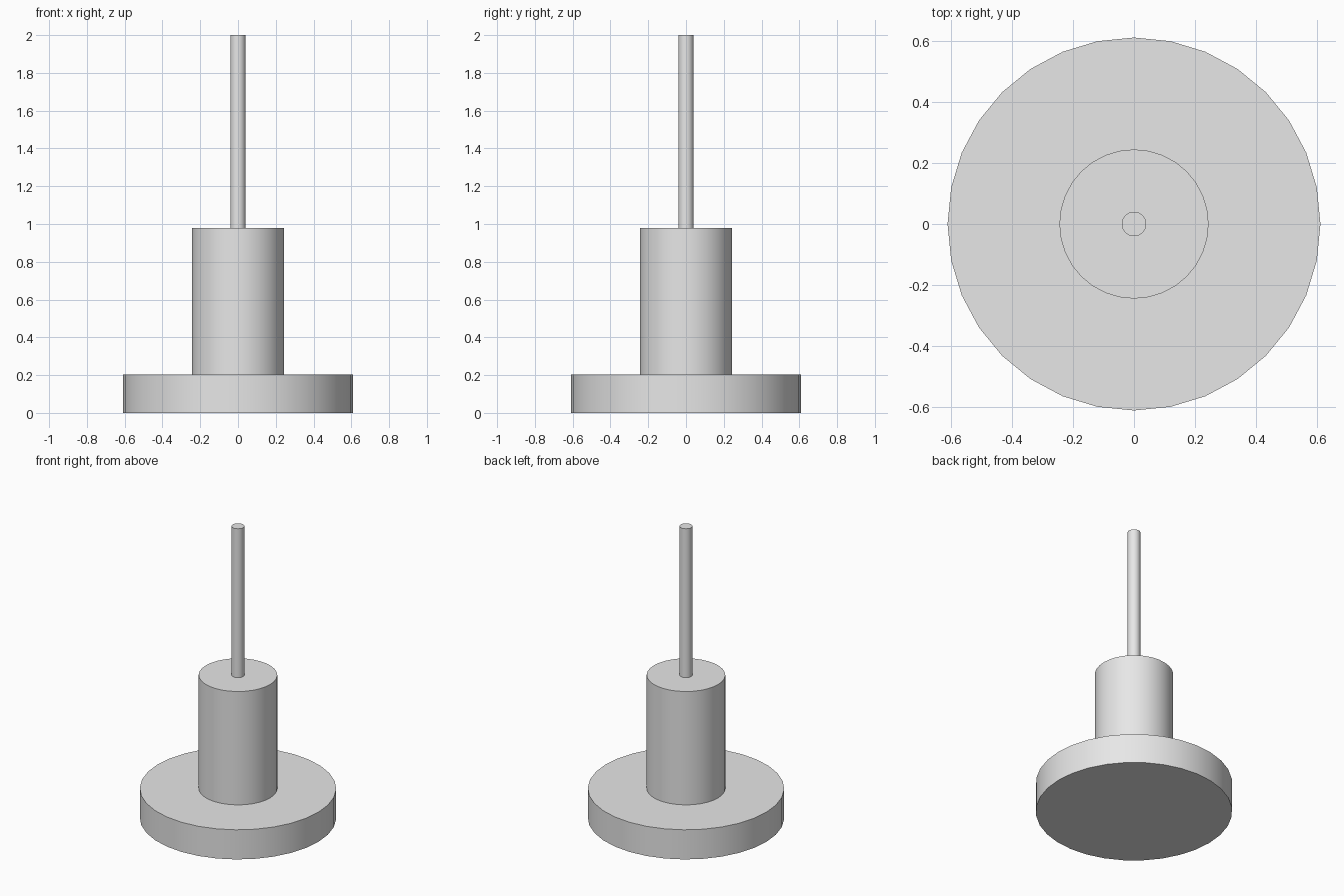
import bpy
import math

cube = bpy.data.objects.get("Cube")
if cube:
    bpy.data.objects.remove(cube, do_unlink=True)

# Single plain grey
grey = bpy.data.materials.new("light_grey")
grey.use_nodes = True
colour = (0.8, 0.8, 0.8, 1)
grey.diffuse_color = colour
grey.node_tree.nodes["Principled BSDF"].inputs["Base Color"].default_value = colour


def cylinder(name, radius, bottom, top):
    bpy.ops.mesh.primitive_cylinder_add(
        vertices=32, radius=radius, depth=top - bottom,
        location=(0, 0, (bottom + top) / 2))
    obj = bpy.context.object
    obj.name = name
    obj.data.materials.append(grey)
    bpy.ops.object.shade_smooth_by_angle(angle=math.radians(30))
    return obj


# Stacked parts: wide foot, thick body, thin rod
cylinder("base_disc", 0.61, 0, 0.203)
cylinder("body", 0.244, 0.203, 0.98)
cylinder("rod", 0.04, 0.98, 2)
